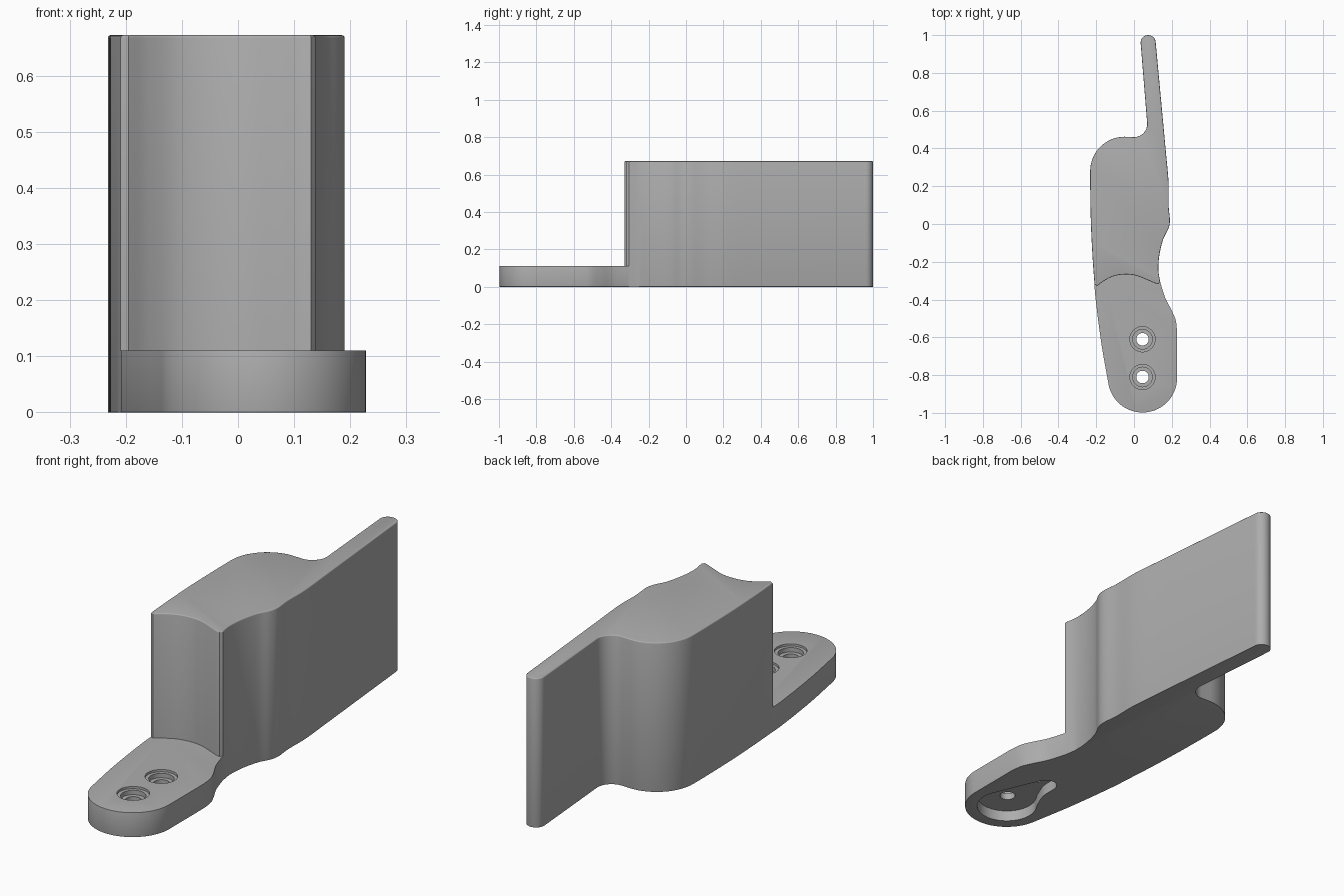
import bpy, bmesh
from math import sin, cos, radians, pi
from mathutils import Vector

if "Cube" in bpy.data.objects:
    bpy.data.objects.remove(bpy.data.objects["Cube"], do_unlink=True)

BASE_TOP, BODY_TOP = 0.11, 0.672

grey = bpy.data.materials.new("plain grey")
grey.use_nodes = True
GREY = (0.42, 0.42, 0.42, 1)
grey.diffuse_color = GREY
grey.node_tree.nodes["Principled BSDF"].inputs["Base Color"].default_value = GREY


def arc(cx, cy, r, start, end, steps=16):
    angles = [radians(start + (end - start) * i / steps) for i in range(steps + 1)]
    return [(cx + r * cos(a), cy + r * sin(a)) for a in angles]


def smooth(points, steps=6):
    """Smooth curve through a few points."""
    p = [Vector(q) for q in points]
    p = [2 * p[0] - p[1]] + p + [2 * p[-1] - p[-2]]
    out = []
    for a, b, c, d in zip(p, p[1:], p[2:], p[3:]):
        for i in range(steps):
            t = i / steps
            out.append(tuple(0.5 * (2 * b + (c - a) * t + (2 * a - 5 * b + 4 * c - d) * t * t
                                    + (3 * b - a - 3 * c + d) * t ** 3)))
    return out + [tuple(p[-2])]


def prism(name, outline, z0, z1, bevel_top=0, bevel_bottom=0, rule=lambda v: True):
    """Extrude an outline and round those rim edges that meet the rule."""
    bm = bmesh.new()
    clean = []
    for p in outline:
        if not clean or (Vector(p) - Vector(clean[-1])).length > 0.002:
            clean.append(p)
    base = bm.faces.new([bm.verts.new((x, y, z0)) for x, y in clean])
    new = bmesh.ops.extrude_face_region(bm, geom=[base])["geom"]
    for v in new:
        if isinstance(v, bmesh.types.BMVert):
            v.co.z = z1
    bmesh.ops.recalc_face_normals(bm, faces=bm.faces[:])
    for z, width in ((z1, bevel_top), (z0, bevel_bottom)):
        if width:
            rim = [e for e in bm.edges if all(abs(v.co.z - z) < 1e-5 and rule(v.co, z) for v in e.verts)]
            bmesh.ops.bevel(bm, geom=rim, offset=width, segments=3, profile=0.5,
                            affect='EDGES', clamp_overlap=True)
    mesh = bpy.data.meshes.new(name)
    bm.to_mesh(mesh)
    bm.free()
    mesh.materials.append(grey)
    obj = bpy.data.objects.new(name, mesh)
    bpy.context.collection.objects.link(obj)
    return obj


def combine(target, other, operation):
    """Boolean the other object into the target, then discard it."""
    mod = target.modifiers.new(operation.title(), 'BOOLEAN')
    mod.object, mod.operation, mod.solver = other, operation, 'EXACT'
    bpy.context.view_layer.objects.active = target
    bpy.ops.object.modifier_apply(modifier=mod.name)
    bpy.data.objects.remove(other, do_unlink=True)


# Tall body with a thin rear blade and a hollowed front face
blade_tip = arc(0.075, 0.96, 0.04, 0, 180)
inner_fillet = arc(0.0, 0.53, 0.07, 0, -90, 10)
shoulder = arc(-0.05, 0.28, 0.182, 90, 180)
left_side = smooth([(-0.232, 0.2), (-0.228, 0.0), (-0.219, -0.18), (-0.209, -0.32)])
front_hollow = smooth([(-0.195, -0.328), (-0.16, -0.302), (-0.11, -0.277), (-0.05, -0.267),
                       (0.01, -0.273), (0.07, -0.296), (0.11, -0.313), (0.13, -0.317)])
right_side = smooth([(0.138, -0.305), (0.129, -0.24), (0.135, -0.16), (0.155, -0.08), (0.182, -0.025),
                     (0.19, 0.02), (0.183, 0.1), (0.183, 0.22), (0.167, 0.4)])
handle = prism("handle_body", blade_tip + inner_fillet + shoulder + left_side + front_hollow + right_side,
               0, BODY_TOP, 0.006, 0.008, lambda v, z: z > 0.1 or v.y > -0.26)

# Low mounting foot with a rounded front
foot_left = smooth([(-0.2, -0.25), (-0.209, -0.32), (-0.197, -0.45), (-0.17, -0.65), (-0.138, -0.83)])
foot_front = arc(0.045, -0.815, 0.183, 188, 360, 32)
foot_right = smooth([(0.228, -0.57), (0.221, -0.51), (0.198, -0.455), (0.165, -0.39),
                     (0.138, -0.305), (0.12, -0.24)])
foot = prism("foot", foot_left + foot_front + foot_right, 0, BASE_TOP, 0.018, 0.008,
             lambda v, z: v.y < -0.3)
combine(handle, foot, 'UNION')

# Keyhole pocket under the foot
pocket = arc(0.045, -0.815, 0.13, 150, 375, 32) + smooth(
    [(0.15, -0.73), (0.095, -0.6), (0.068, -0.545), (0.025, -0.52), (-0.015, -0.55),
     (-0.02, -0.64), (-0.05, -0.72)])
combine(handle, prism("pocket_cutter", pocket, -0.05, 0.05), 'DIFFERENCE')

# Two stepped screw holes
for y in (-0.61, -0.81):
    for radius, floor in ((0.067, 0.1), (0.052, 0.08), (0.033, 0.02)):
        ring = arc(0.045, y, radius, 0, 348.75, 31)
        combine(handle, prism("hole_cutter", ring, floor, 0.2), 'DIFFERENCE')

# Smooth shading with sharp edges kept
bpy.ops.object.select_all(action='DESELECT')
handle.select_set(True)
bpy.context.view_layer.objects.active = handle
bpy.ops.object.shade_smooth_by_angle(angle=radians(35))
